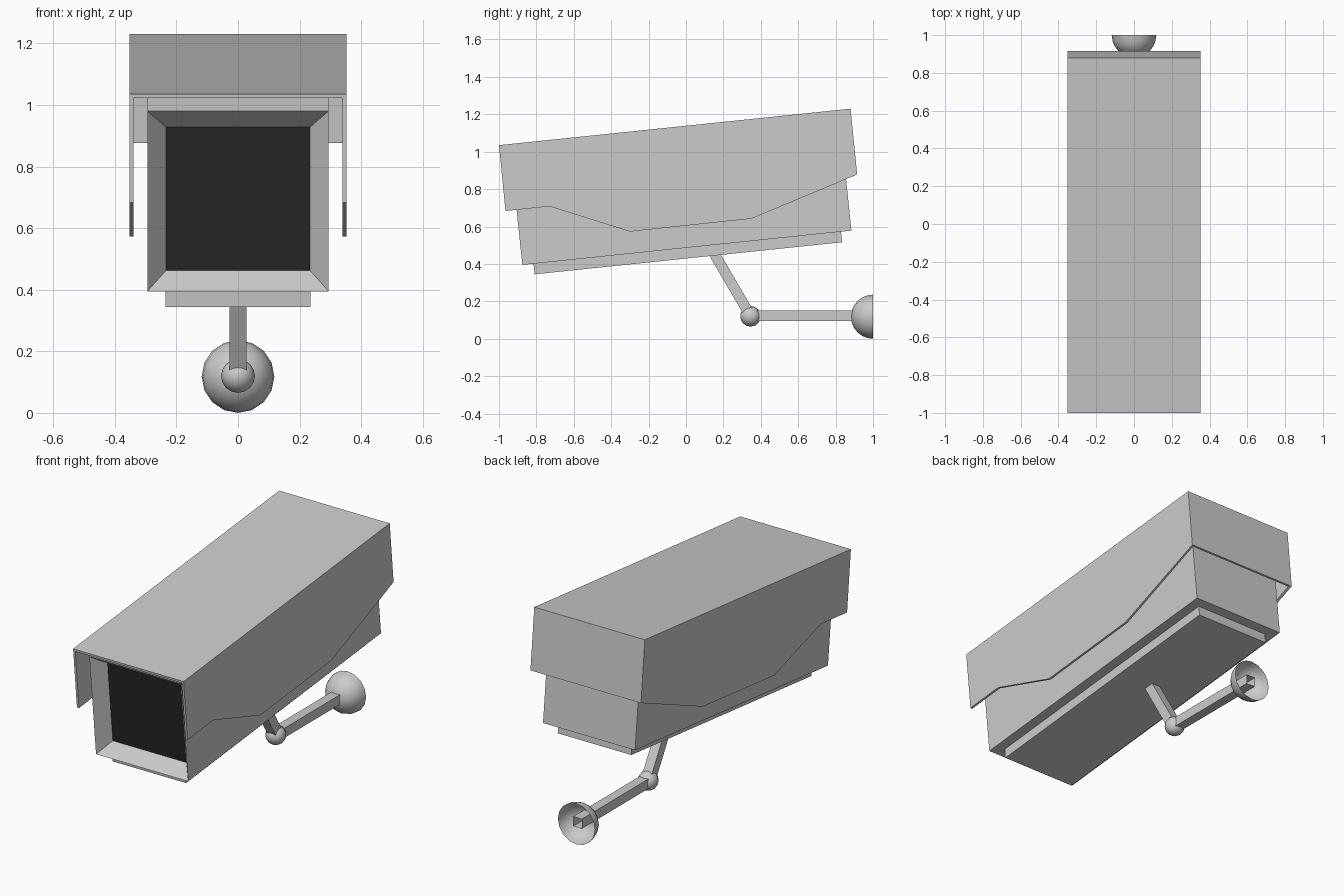
import bpy, bmesh, math
from mathutils import Matrix, Vector

if "Cube" in bpy.data.objects:
    bpy.data.objects.remove(bpy.data.objects["Cube"])

# Tilted frame of the camera housing: origin at lower front edge of the body
TILT = (Matrix.Translation((0, -0.875, 0.395))
        @ Matrix.Rotation(math.radians(5.95), 4, 'X'))
dark = bpy.data.materials.new("dark_glass")
dark.diffuse_color = (0.02, 0.02, 0.02, 1)
dark.use_nodes = True
dark.node_tree.nodes["Principled BSDF"].inputs["Base Color"].default_value = dark.diffuse_color


def finish(bm, name, smooth=False):
    me = bpy.data.meshes.new(name)
    bm.to_mesh(me)
    bm.free()
    ob = bpy.data.objects.new(name, me)
    bpy.context.collection.objects.link(ob)
    for p in me.polygons:
        p.use_smooth = smooth
    return ob


def box_mesh(hx, y0, y1, z0, z1):
    bm = bmesh.new()
    m = (Matrix.Translation((0, (y0 + y1) / 2, (z0 + z1) / 2))
         @ Matrix.Diagonal((2 * hx, y1 - y0, z1 - z0, 1)))
    bmesh.ops.create_cube(bm, size=1, matrix=m)
    return bm


def rod(name, a, b, half=0.028):
    a, b = Vector((0, *a)), Vector((0, *b))
    d = b - a
    bm = bmesh.new()
    m = (Matrix.Translation((a + b) / 2)
         @ Matrix.Rotation(math.atan2(-d.y, d.z), 4, 'X')
         @ Matrix.Rotation(math.pi / 4, 4, 'Z'))
    r = half * math.sqrt(2)
    bmesh.ops.create_cone(bm, cap_ends=False, segments=4, radius1=r, radius2=r,
                          depth=d.length, matrix=m)
    # square the section to the x axis
    return finish(bm, name)


# Body with a bevelled recess and dark window
bm = box_mesh(0.294, 0, 1.769, 0, 0.588)
bm.normal_update()
front = min(bm.faces, key=lambda f: f.calc_center_median().y)
bmesh.ops.inset_region(bm, faces=[front], thickness=0.084, depth=-0.075)
front.material_index = 1
bm.transform(TILT)
body = finish(bm, "body")
body.data.materials.append(None)
body.data.materials.append(dark)

# Spacer under the hood and plate under the body
for name, dims in (("hood_spacer", (0.294, 0, 1.769, 0.588, 0.637)),
                   ("bottom_plate", (0.235, 0.06, 1.713, -0.057, 0))):
    bm = box_mesh(*dims)
    bm.transform(TILT)
    finish(bm, name)

# Sheet hood: two shaped sides, top and back
profile = [(-1, 1.035), (0.88, 1.23), (0.915, 0.878), (0.35, 0.642),
           (-0.30, 0.573), (-0.73, 0.708), (-0.965, 0.683)]
bm = bmesh.new()
left, right = [[bm.verts.new((x, y, z)) for y, z in profile] for x in (-0.353, 0.353)]
bm.faces.new(left)
bm.faces.new(right[::-1])
for i in (0, 1):
    bm.faces.new((left[i], right[i], right[i + 1], left[i + 1]))
bmesh.ops.recalc_face_normals(bm, faces=bm.faces[:])
top = max(bm.faces, key=lambda f: f.calc_center_median().z)
if top.normal.z < 0:
    bmesh.ops.reverse_faces(bm, faces=bm.faces[:])
hood = finish(bm, "hood")
sheet = hood.modifiers.new("sheet", 'SOLIDIFY')
sheet.thickness = 0.013
sheet.offset = -1
sheet.use_even_offset = True

# Bracket arms and joint
rod("upper_arm", (0.145, 0.465), (0.345, 0.122))
rod("wall_arm", (0.345, 0.122), (0.99, 0.122))
bm = bmesh.new()
to_y = Matrix.Rotation(math.pi / 2, 4, 'X')
bmesh.ops.create_uvsphere(bm, u_segments=16, v_segments=8, radius=0.055,
                          matrix=Matrix.Translation((0, 0.345, 0.12)) @ to_y)
finish(bm, "joint_ball", True)

# Open half-sphere wall mount
bm = bmesh.new()
bmesh.ops.create_uvsphere(bm, u_segments=16, v_segments=12, radius=0.118,
                          matrix=Matrix.Translation((0, 1.0, 0.118)) @ to_y)
bmesh.ops.delete(bm, geom=[v for v in bm.verts if v.co.y > 1.001], context='VERTS')
finish(bm, "wall_mount", True)
